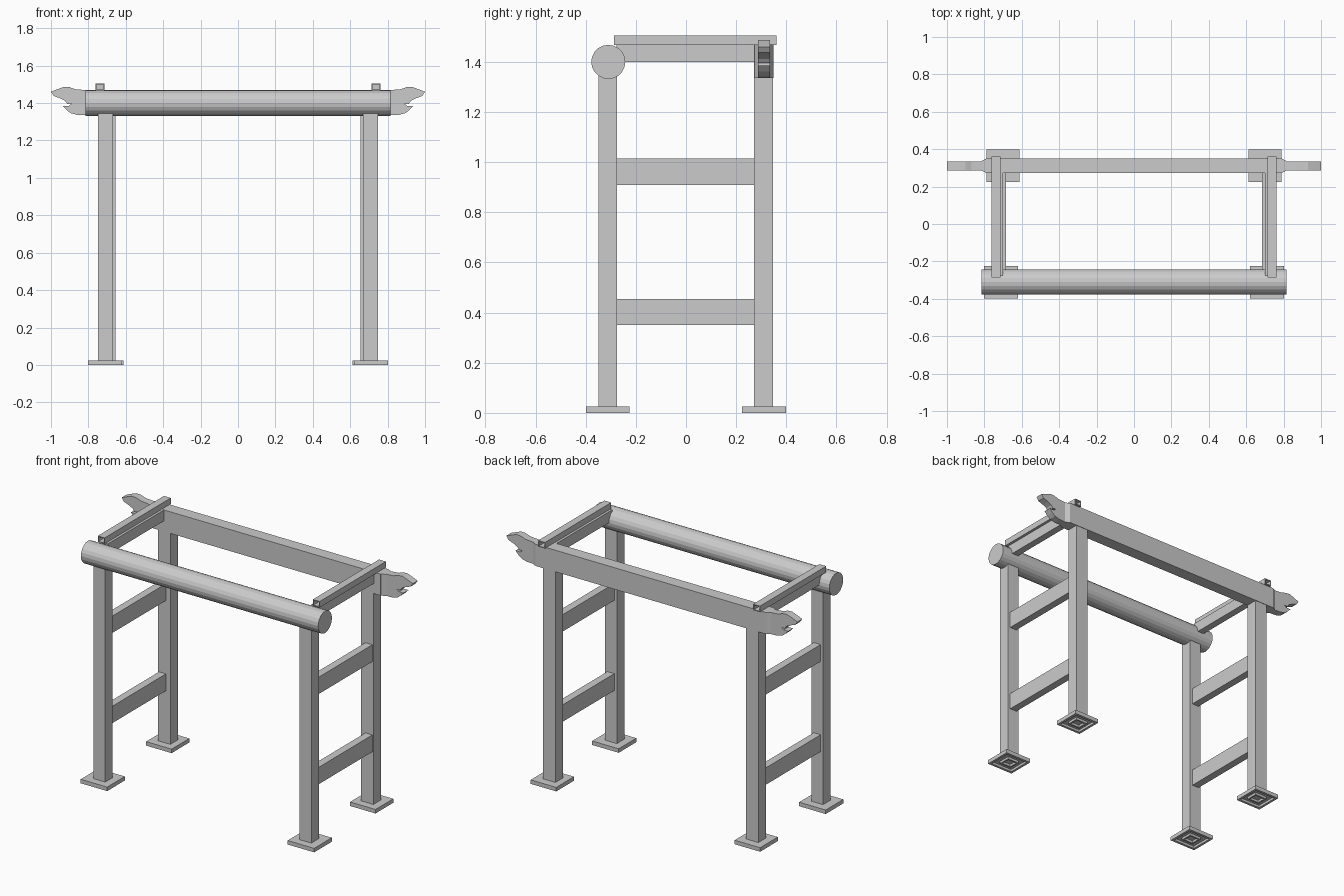
import bpy, bmesh, math
from mathutils import Vector, Matrix

if "Cube" in bpy.data.objects:
    bpy.data.objects.remove(bpy.data.objects["Cube"])


def add_object(name, bm, mirror=True):
    bmesh.ops.recalc_face_normals(bm, faces=bm.faces)
    me = bpy.data.meshes.new(name)
    bm.to_mesh(me)
    bm.free()
    ob = bpy.data.objects.new(name, me)
    bpy.context.collection.objects.link(ob)
    if mirror:
        ob.modifiers.new("mirror", "MIRROR").use_axis[0] = True
    return ob


def box_mesh(x, y, z):
    bm = bmesh.new()
    bmesh.ops.create_cube(bm, size=1)
    for v in bm.verts:
        v.co = Vector([(r[0] + r[1]) / 2 + c * (r[1] - r[0])
                       for c, r in zip(v.co, (x, y, z))])
    bm.normal_update()
    return bm


def hollow(bm, directions, wall, depth):
    for d in directions:
        d = Vector(d)
        face = max(bm.faces, key=lambda f: f.normal.dot(d) * 10 + f.calc_center_median().dot(d))
        bmesh.ops.inset_region(bm, faces=[face], thickness=wall)
        # extrude the inset face inward to form the opening
        ext = bmesh.ops.extrude_face_region(bm, geom=[face])
        verts = [g for g in ext["geom"] if isinstance(g, bmesh.types.BMVert)]
        bmesh.ops.translate(bm, verts=verts, vec=-d * depth)
        if face.is_valid:
            bmesh.ops.delete(bm, geom=[face], context="FACES_ONLY")
        bm.normal_update()
    return bm


# Posts (square tubes) and recessed foot pads, mirrored left to right
posts = (("front", (0.668, 0.749), (-0.35, -0.275), 1.35, (0.62, 0.802), (-0.398, -0.225)),
         ("back", (0.655, 0.74), (0.272, 0.347), 1.336, (0.613, 0.788), (0.224, 0.398)))
for name, px, py, top, fx, fy in posts:
    add_object(name + "_post", hollow(box_mesh(px, py, (0, top)), [(0, 0, -1)], 0.015, 0.3))
    add_object(name + "_foot_pad", hollow(box_mesh(fx, fy, (0, 0.025)), [(0, 0, -1)], 0.022, 0.015))

# Side rails between the posts
for name, rx, rz in (("lower_side_rail", (0.685, 0.733), (0.35, 0.455)),
                     ("middle_side_rail", (0.685, 0.733), (0.91, 1.015)),
                     ("upper_side_rail", (0.70, 0.745), (1.40, 1.468))):
    add_object(name, box_mesh(rx, (-0.277, 0.274), rz))

# Hollow top rails lying across log and beam
add_object("top_cross_rail", hollow(box_mesh((0.715, 0.762), (-0.287, 0.362), (1.467, 1.505)),
                                    [(0, 1, 0), (0, -1, 0)], 0.007, 0.1))

# Round front log
bm = bmesh.new()
bmesh.ops.create_cone(bm, cap_ends=True, segments=20, radius1=0.068, radius2=0.068, depth=1.63,
                      matrix=Matrix.Translation((0, -0.31, 1.40)) @ Matrix.Rotation(math.pi / 2, 4, "Y"))
add_object("front_log", bm, mirror=False)

# Back beam with narrowing shoulders
add_object("back_beam", box_mesh((-0.79, 0.79), (0.272, 0.35), (1.335, 1.469)), mirror=False)
bm = box_mesh((0.789, 0.817), (0.272, 0.35), (1.335, 1.469))
for v in bm.verts:
    if v.co.x > 0.8:
        v.co.y = 0.311 + (v.co.y - 0.311) * 0.62
add_object("beam_shoulder", bm)

# Carved beam ends
profile = [(0.81, 1.335), (0.86, 1.337), (0.895, 1.346), (0.915, 1.362), (0.937, 1.385),
           (0.905, 1.385), (0.89, 1.397), (0.912, 1.395), (0.925, 1.412), (0.95, 1.425),
           (0.985, 1.438), (1.0, 1.46), (0.965, 1.474), (0.93, 1.487), (0.90, 1.485),
           (0.87, 1.474), (0.81, 1.469)]
bm = bmesh.new()
face = bm.faces.new([bm.verts.new((x, 0.287, z)) for x, z in profile])
ext = bmesh.ops.extrude_face_region(bm, geom=[face])
bmesh.ops.translate(bm, verts=[g for g in ext["geom"] if isinstance(g, bmesh.types.BMVert)],
                    vec=(0, 0.048, 0))
add_object("carved_beam_end", bm)
